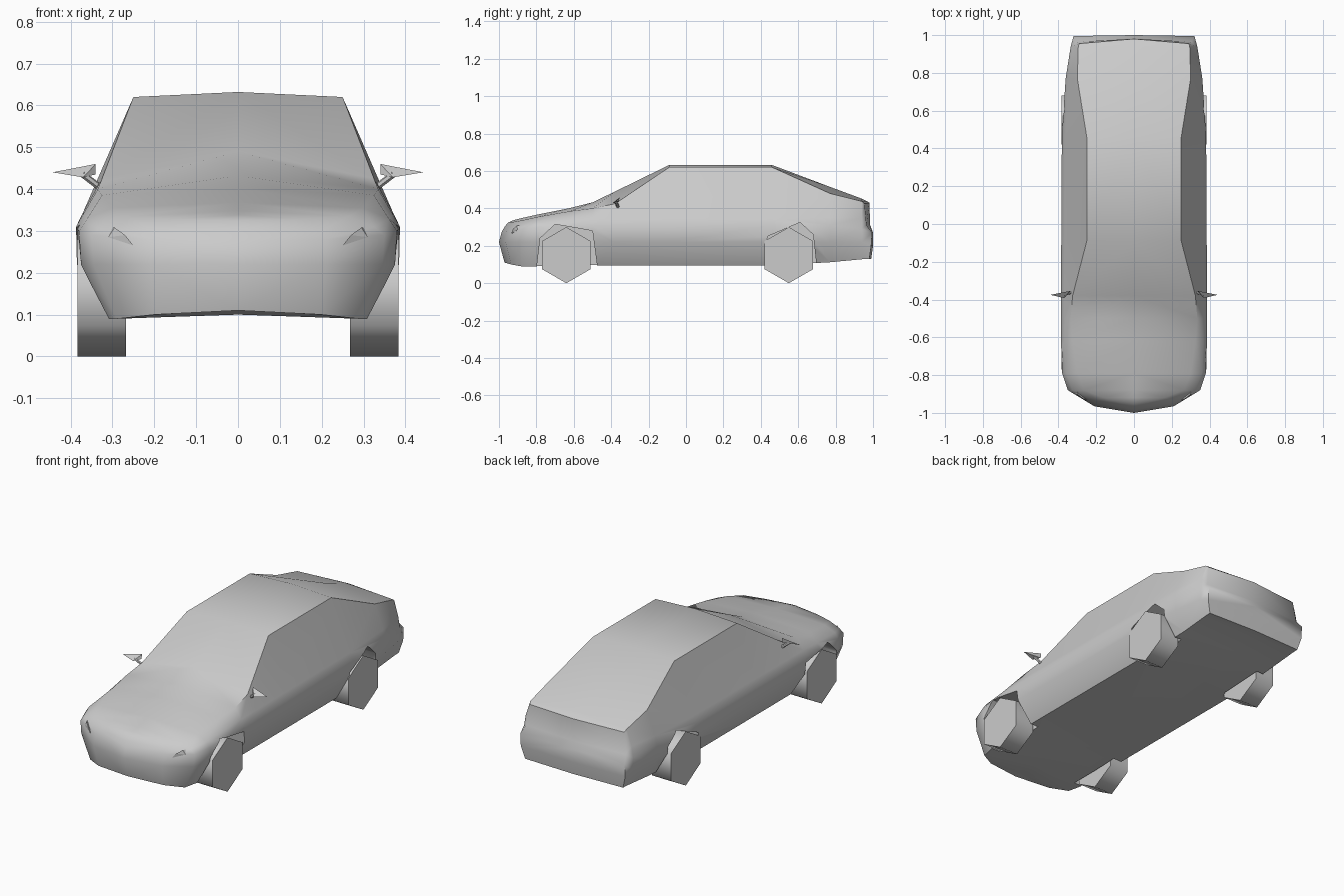
import bpy, bmesh, math
from mathutils import Vector

if "Cube" in bpy.data.objects:
    bpy.data.objects.remove(bpy.data.objects["Cube"])


def make_object(name, bm):
    bmesh.ops.remove_doubles(bm, verts=bm.verts, dist=1e-4)
    bmesh.ops.recalc_face_normals(bm, faces=bm.faces)
    mesh = bpy.data.meshes.new(name)
    bm.to_mesh(mesh)
    bm.free()
    obj = bpy.data.objects.new(name, mesh)
    bpy.context.collection.objects.link(obj)
    return obj


def smooth(obj, degrees):
    bpy.ops.object.select_all(action='DESELECT')
    obj.select_set(True)
    bpy.context.view_layer.objects.active = obj
    bpy.ops.object.shade_smooth_by_angle(angle=math.radians(degrees))


def prism(name, profile, x0, x1):
    """Side profile (y, z) extruded across x."""
    bm = bmesh.new()
    a = [bm.verts.new((x0, y, z)) for y, z in profile]
    b = [bm.verts.new((x1, y, z)) for y, z in profile]
    bm.faces.new(a)
    bm.faces.new(b)
    n = len(a)
    for i in range(n):
        bm.faces.new((a[i], a[(i + 1) % n], b[(i + 1) % n], b[i]))
    return make_object(name, bm)


def hull(name, points, side):
    bm = bmesh.new()
    for x, y, z in points:
        bm.verts.new((x * side, y, z))
    bmesh.ops.convex_hull(bm, input=bm.verts)
    return make_object(name, bm)


def rod(name, p, q, radius):
    p, q = Vector(p), Vector(q)
    bm = bmesh.new()
    bmesh.ops.create_cone(bm, cap_ends=True, segments=6, radius1=radius,
                          radius2=radius, depth=(q - p).length)
    obj = make_object(name, bm)
    obj.location = (p + q) / 2
    obj.rotation_euler = (q - p).to_track_quat('Z', 'Y').to_euler()
    return obj


# Body sections: y, sill x z, lower side x, belt x z, shoulder x z, roof edge x z, centre z
stations = [
    (-0.88, .29, .09, .345, .35, .29, .325, .31, .265, .335, .348),
    (-0.79, .31, .09, .375, .38, .30, .36, .33, .30, .355, .368),
    (-0.62, .31, .09, .385, .387, .31, .37, .34, .325, .385, .402),
    (-0.50, .31, .095, .385, .387, .31, .37, .345, .335, .40, .432),
    (-0.38, .31, .095, .385, .387, .31, .37, .345, .325, .425, .49),
    (-0.09, .31, .095, .383, .385, .31, .368, .345, .25, .62, .632),
    (0.46, .31, .095, .38, .382, .31, .365, .345, .25, .62, .632),
    (0.77, .30, .112, .358, .362, .31, .35, .35, .30, .48, .515),
    (0.94, .30, .128, .33, .335, .29, .325, .35, .295, .438, .452),
]
rings = []
for y, bx, bz, lx, mx, mz, sx, sz, ex, ez, cz in stations:
    rings.append([(0, y, bz + .01), (bx, y, bz), (lx, y, .22), (mx, y, mz),
                  (sx, y, sz), (ex, y, ez), (0, y, cz)])

# Rounded nose and squared tail, each closing on the centreline
nose = [[(0, -.97, .11), (0, -.97, .11), (0, -1, .22), (0, -.985, .275),
         (0, -.968, .305), (0, -.95, .325), (0, -.95, .325)],
        [(0, -.92, .11), (.2, -.935, .10), (.21, -.965, .22), (.21, -.945, .28),
         (.20, -.93, .30), (.16, -.92, .328), (0, -.92, .338)]]
tail = [[(0, .97, .13), (.30, .98, .13), (.32, .99, .2), (.32, .995, .27),
         (.305, .965, .31), (.29, .955, .425), (0, .965, .44)],
        [(0, .99, .13), (0, .99, .13), (0, 1, .2), (0, 1, .27),
         (0, .985, .31), (0, .98, .43), (0, .98, .43)]]
rings = nose + rings + tail

bm = bmesh.new()
grid = [[bm.verts.new(p) for p in ring] for ring in rings]
for r, s in zip(grid, grid[1:]):
    for i in range(6):
        bm.faces.new((r[i], r[i + 1], s[i + 1], s[i]))
bmesh.ops.remove_doubles(bm, verts=bm.verts, dist=1e-4)
bmesh.ops.mirror(bm, geom=bm.verts[:] + bm.edges[:] + bm.faces[:],
                 axis='X', merge_dist=1e-4)
body = make_object("car_body", bm)

# Wheel arches cut from both sides
arches = [[(-.81, -.02), (-.78, .24), (-.70, .315), (-.50, .28), (-.46, -.02)],
          [(.42, -.02), (.435, .25), (.61, .325), (.68, .26), (.71, -.02)]]
bpy.context.view_layer.objects.active = body
for arch in arches:
    for side in (-1, 1):
        cutter = prism("arch_cutter", arch, side * .26, side * .5)
        cutter.hide_render = True
        mod = body.modifiers.new("arch", 'BOOLEAN')
        mod.operation = 'DIFFERENCE'
        mod.solver = 'EXACT'
        mod.object = cutter
        bpy.context.view_layer.objects.active = body
        bpy.ops.object.modifier_apply(modifier=mod.name)
        bpy.data.objects.remove(cutter)
smooth(body, 50)

for side, label in ((-1, "left"), (1, "right")):
    # Six-sided wheels
    for cy, end in ((-.64, "front"), (.55, "rear")):
        hexagon = [(cy + .15 * math.sin(k * math.pi / 3),
                    .15 + .15 * math.cos(k * math.pi / 3)) for k in range(6)]
        wheel = prism(f"{end}_wheel_{label}", hexagon, side * .268, side * .384)
        smooth(wheel, 65)

    # Door mirrors on thin stalks
    hull(f"door_mirror_{label}", [(.443, -.375, .44), (.34, -.355, .46),
                                  (.34, -.36, .435), (.37, -.392, .428)], side)
    rod(f"mirror_stalk_{label}", (side * .325, -.36, .40), (side * .372, -.375, .436), .008)

    # Pointed headlights
    hull(f"headlight_{label}", [(.25, -.935, .265), (.27, -.925, .29), (.255, -.90, .265),
                                (.295, -.905, .308), (.31, -.90, .285), (.325, -.83, .305)], side)
